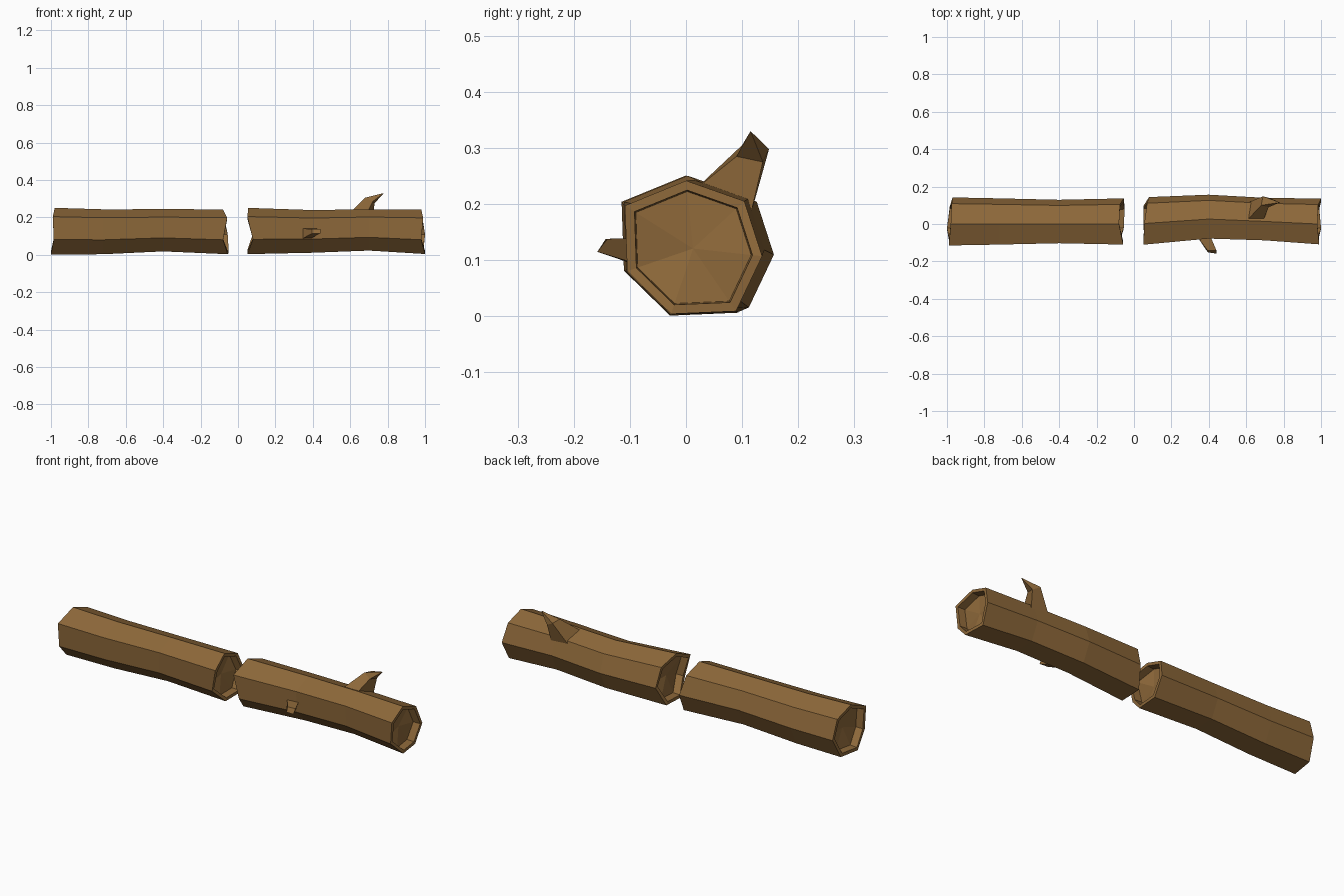
import bpy, bmesh
from mathutils import Vector

if "Cube" in bpy.data.objects:
    bpy.data.objects.remove(bpy.data.objects["Cube"])

bark = bpy.data.materials.new("bark brown")
bark.diffuse_color = (0.27, 0.14, 0.042, 1)
bark.use_nodes = True
bark.node_tree.nodes["Principled BSDF"].inputs["Base Color"].default_value = bark.diffuse_color

# seven-sided log cross-section (y, z)
PROFILE = [(0, .243), (.105, .206), (.137, .107), (.09, .008),
           (-.027, .003), (-.106, .08), (-.11, .198)]
CENTRE = Vector((0, .01, .122))


def finish(name, bm):
    bmesh.ops.recalc_face_normals(bm, faces=bm.faces)
    me = bpy.data.meshes.new(name)
    bm.to_mesh(me)
    bm.free()
    me.materials.append(bark)
    ob = bpy.data.objects.new(name, me)
    bpy.context.collection.objects.link(ob)


def bridge(bm, a, b):
    n = len(a)
    for i in range(n):
        bm.faces.new((a[i], a[(i + 1) % n], b[(i + 1) % n], b[i]))


def log(name, left, right, rings):
    """left/right: jagged end x per corner; rings: (x, dy, dz, scale)."""
    bm = bmesh.new()
    loops = []
    for k, (x, dy, dz, s) in enumerate(rings):
        xs = left if k == 0 else right if k == len(rings) - 1 else [x] * 7
        loop = []
        for (y, z), px in zip(PROFILE, xs):
            p = CENTRE + (Vector((0, y, z)) - CENTRE) * s
            loop.append(bm.verts.new((px, p.y + dy, p.z + dz)))
        loops.append(loop)
    for a, b in zip(loops, loops[1:]):
        bridge(bm, a, b)
    # rim and recessed cap on each end
    for loop, inward in ((loops[0], 1), (loops[-1], -1)):
        mid = sum((v.co for v in loop), Vector()) / 7
        prev = loop
        for scale, depth in ((.86, 0), (.84, .04)):
            ring = [bm.verts.new((v.co.x + inward * depth,
                                  mid.y + (v.co.y - mid.y) * scale,
                                  mid.z + (v.co.z - mid.z) * scale)) for v in loop]
            bridge(bm, prev, ring)
            prev = ring
        hub = bm.verts.new(mid + Vector((inward * .045, 0, 0)))
        for i in range(7):
            bm.faces.new((prev[i], prev[(i + 1) % 7], hub))
    finish(name, bm)


def stub(name, base, end, tip=None):
    """Four-sided broken branch, blunt or ending in a point."""
    bm = bmesh.new()
    a = [bm.verts.new(p) for p in base]
    b = [bm.verts.new(p) for p in end]
    bridge(bm, a, b)
    bm.faces.new(a)
    if tip:
        t = bm.verts.new(tip)
        for i in range(4):
            bm.faces.new((b[i], b[(i + 1) % 4], t))
    else:
        bm.faces.new(b)
    finish(name, bm)


log("left_log",
    [-.98, -.975, -.97, -.985, -1.0, -.985, -.99],
    [-.08, -.075, -.055, -.05, -.055, -.08, -.058],
    [(-1, 0, .003, 1.04), (-.72, 0, 0, 1), (-.4, 0, .008, .94), (-.06, 0, 0, 1)])
log("right_log",
    [.055, .07, .08, .05, .05, .08, .05],
    [.98, .985, 1.0, .99, 1.0, .98, .99],
    [(.05, .003, .004, 1.03), (.4, .026, .002, .95),
     (.7, .013, .01, .92), (1, 0, 0, .99)])

# pointed branch on top
stub("top_branch",
     [(.6, .015, .225), (.61, .115, .18), (.72, .115, .18), (.69, .015, .225)],
     [(.68, .1, .305), (.69, .148, .298), (.73, .137, .275), (.72, .09, .285)],
     (.78, .115, .33))
# small blunt branch on the front
stub("front_branch",
     [(.34, -.07, .14), (.34, -.07, .085), (.39, -.07, .088), (.41, -.07, .14)],
     [(.395, -.143, .138), (.395, -.152, .113), (.44, -.158, .115), (.44, -.14, .138)])
